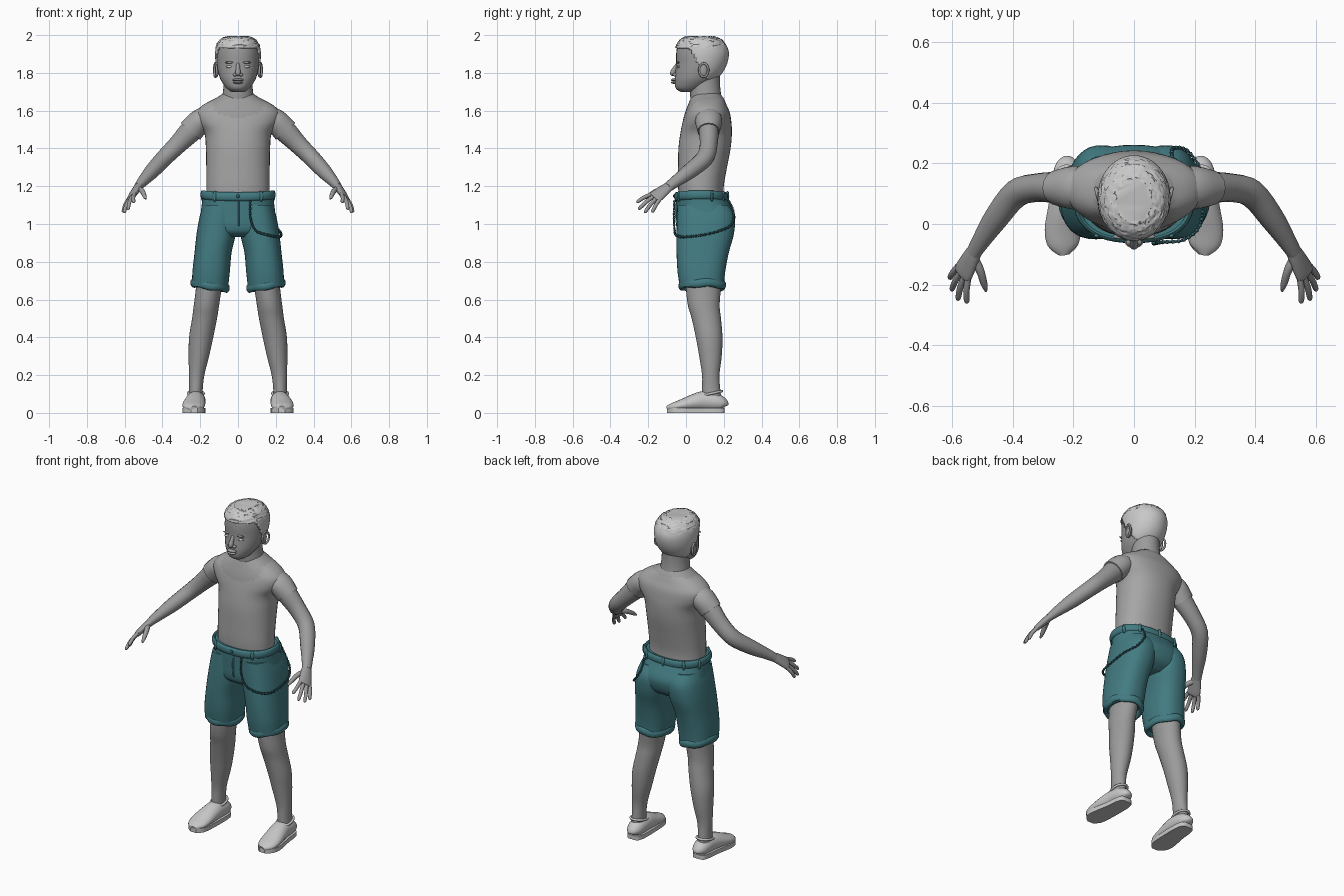
import bpy, bmesh, math, random
from mathutils import Vector, Matrix

if "Cube" in bpy.data.objects:
    bpy.data.objects.remove(bpy.data.objects["Cube"])

random.seed(4)


def material(name, rgb):
    m = bpy.data.materials.new(name)
    m.diffuse_color = (*rgb, 1)
    m.use_nodes = True
    m.node_tree.nodes["Principled BSDF"].inputs["Base Color"].default_value = m.diffuse_color
    return m


SKIN = material("grey skin", (0.33, 0.33, 0.33))
SHIRT = material("grey shirt", (0.38, 0.38, 0.38))
HAIR = material("pale hair", (0.58, 0.58, 0.58))
SHOE = material("pale shoe", (0.57, 0.57, 0.57))
TEAL = material("teal cloth", (0.055, 0.20, 0.225))
DARK = material("dark teal trim", (0.03, 0.11, 0.125))


def spline(pts, n=4):
    """Smooth path through tuples of numbers."""
    out = []
    for i in range(len(pts) - 1):
        a, b, c, d = pts[max(i - 1, 0)], pts[i], pts[i + 1], pts[min(i + 2, len(pts) - 1)]
        for k in range(n):
            t = k / n
            out.append(tuple(0.5 * (2 * q + (r - p) * t + (2 * p - 5 * q + 4 * r - s) * t * t
                             + (3 * q - p - 3 * r + s) * t ** 3) for p, q, r, s in zip(a, b, c, d)))
    return out + [tuple(pts[-1])]


def finish(name, bm, mats, angle=50):
    bmesh.ops.recalc_face_normals(bm, faces=bm.faces[:])
    me = bpy.data.meshes.new(name)
    bm.to_mesh(me)
    bm.free()
    ob = bpy.data.objects.new(name, me)
    bpy.context.collection.objects.link(ob)
    for m in mats:
        me.materials.append(m)
    bpy.ops.object.select_all(action='DESELECT')
    ob.select_set(True)
    bpy.context.view_layer.objects.active = ob
    bpy.ops.object.shade_smooth_by_angle(angle=math.radians(angle))
    return ob


def skin_rings(rings, closed=False, caps=True):
    """Join rings of points into one surface."""
    bm = bmesh.new()
    vs = [[bm.verts.new(p) for p in r] for r in rings]
    n = len(vs[0])
    pairs = list(zip(vs, vs[1:])) + ([(vs[-1], vs[0])] if closed else [])
    for a, b in pairs:
        for i in range(n):
            j = (i + 1) % n
            bm.faces.new((a[i], a[j], b[j], b[i]))
    if caps and not closed:
        bm.faces.new(vs[0])
        bm.faces.new(vs[-1])
    return bm


def loft(rows, seg=32, e=2.0, n=4, caps=True):
    """Level rings from rows of (z, centre x, front y, back y, half width)."""
    def pw(v):
        return math.copysign(abs(v) ** (2 / e), v)
    rings = []
    for z, cx, f, b, rx in spline(rows, n):
        ang = [2 * math.pi * i / seg for i in range(seg)]
        rings.append([(cx + rx * pw(math.cos(t)), (f + b) / 2 + (b - f) / 2 * pw(math.sin(t)), z) for t in ang])
    return skin_rings(rings, caps=caps)


def limb(rows, wide=(0, 1, 0), seg=16, n=4, closed=False):
    """Tube along rows of (x, y, z, radius along wide, other radius)."""
    if closed:
        path = rows
    else:
        path = spline(rows, n)
    P = [Vector(p[:3]) for p in path]
    rings = []
    for i, p in enumerate(path):
        if closed:
            t = P[(i + 1) % len(P)] - P[i - 1]
        else:
            t = P[min(i + 1, len(P) - 1)] - P[max(i - 1, 0)]
        t.normalize()
        w = Vector(wide)
        w = (w - t * w.dot(t)).normalized()
        u = t.cross(w)
        rings.append([P[i] + w * p[3] * math.cos(2 * math.pi * k / seg) + u * p[4] * math.sin(2 * math.pi * k / seg)
                      for k in range(seg)])
    return skin_rings(rings, closed)


def blob(name, c, r, mat, seg=16):
    bm = bmesh.new()
    bmesh.ops.create_uvsphere(bm, u_segments=seg, v_segments=max(seg // 2, 4), radius=1,
                              matrix=Matrix.Translation(c) @ Matrix.Diagonal((*r, 1)))
    return finish(name, bm, [mat])


# torso in a close shirt, with bare skin above the neckline
bm = loft([(1.12, 0, -.035, .2, .168), (1.2, 0, -.042, .2, .168), (1.3, 0, -.042, .217, .168),
           (1.4, 0, -.04, .236, .17), (1.48, 0, -.03, .243, .178), (1.54, 0, -.018, .24, .215),
           (1.59, 0, -.005, .232, .222), (1.63, 0, .01, .215, .185), (1.665, 0, .025, .2, .12),
           (1.69, 0, .04, .18, .08)], e=2.2, n=5, seg=40)
for f in bm.faces:
    c = f.calc_center_median()
    f.material_index = int(abs(c.x) < .13 and c.z > 1.57 + .45 * c.y + 1.5 * c.x ** 2)
finish("torso", bm, [SHIRT, SKIN])

finish("neck", loft([(1.62, 0, .03, .205, .1), (1.68, 0, .022, .187, .083), (1.74, 0, .02, .18, .076),
                     (1.8, 0, .02, .18, .075)]), [SKIN])

# head
HEAD = [(1.70, 0, -.03, .05, .035), (1.72, 0, -.055, .10, .062), (1.76, 0, -.06, .155, .09),
        (1.80, 0, -.057, .19, .104), (1.85, 0, -.052, .213, .112), (1.90, 0, -.052, .22, .114),
        (1.94, 0, -.045, .207, .107), (1.972, 0, -.022, .18, .085), (1.987, 0, .01, .14, .05)]
finish("head", loft(HEAD), [SKIN])

# cropped hair shell: everything above a hairline that drops behind the ear
bm = loft([(z + .006, 0, f - .007, b + .007, r + .007) for z, _, f, b, r in HEAD], seg=64, n=8)


def below_hairline(c):
    drop = min(max((c.y - .02) / .1, 0), 1)
    return c.z < 1.93 - .175 * drop


bmesh.ops.delete(bm, geom=[f for f in bm.faces if below_hairline(f.calc_center_median())], context='FACES')
for v in bm.verts:
    if v.co.z > 1.935:
        v.co += Vector((random.uniform(-1, 1), random.uniform(-1, 1), random.uniform(-1, 1))) * .003
hair = finish("hair", bm, [HAIR])
mod = hair.modifiers.new("thickness", 'SOLIDIFY')
mod.thickness = .007

# face
finish("nose", limb([(0, -.044, 1.85, .009, .008), (0, -.058, 1.825, .011, .012), (0, -.07, 1.798, .014, .015),
                     (0, -.066, 1.785, .004, .006)], wide=(1, 0, 0)), [SKIN])
blob("upper_lip", (0, -.06, 1.763), (.03, .02, .008), SKIN)
blob("lower_lip", (0, -.059, 1.749), (.026, .02, .008), SKIN)

for s, side in ((-1, "right"), (1, "left")):
    blob("nostril_" + side, (s * .016, -.058, 1.79), (.011, .013, .009), SKIN)
    blob("eye_" + side, (s * .044, -.039, 1.833), (.02, .009, .007), HAIR)
    blob("brow_" + side, (s * .044, -.042, 1.855), (.027, .008, .006), SKIN)
    # ear with a raised rim
    blob("ear_" + side, (s * .112, .09, 1.812), (.01, .024, .036), SKIN)
    rim = [(s * (.12 + .006 * math.sin(t)), .094 + .024 * math.sin(t), 1.815 + .036 * math.cos(t), .006, .006)
           for t in [2 * math.pi * k / 20 for k in range(20)]]
    finish("ear_rim_" + side, limb(rim, wide=(1, 0, 0), seg=8, closed=True), [SKIN])

    # sleeve and arm
    finish("sleeve_" + side, limb([(s * .14, .12, 1.575, .06, .055), (s * .20, .12, 1.545, .072, .064),
                                   (s * .252, .12, 1.49, .059, .067)]), [SHIRT])
    finish("arm_" + side, limb([(s * .2, .12, 1.54, .055, .06), (s * .25, .12, 1.492, .053, .06),
                                (s * .32, .12, 1.42, .047, .05), (s * .39, .1, 1.35, .047, .045),
                                (s * .455, .02, 1.28, .042, .04), (s * .505, -.055, 1.225, .032, .029),
                                (s * .53, -.095, 1.195, .028, .022)]), [SKIN])
    # hand with spread fingers
    across = Vector((s * -.05, -.07, .045)).normalized()
    knuckle = Vector((s * .565, -.162, 1.143))
    finish("palm_" + side, limb([(s * .522, -.082, 1.204, .026, .021), (s * .54, -.115, 1.18, .034, .02),
                                 (*knuckle, .041, .016), (s * .569, -.17, 1.137, .03, .008)], wide=across), [SKIN])
    tips = [(.553, -.262, 1.115), (.583, -.252, 1.078), (.604, -.22, 1.06), (.61, -.18, 1.062)]
    for i, t in enumerate(tips):
        a = knuckle + across * (.031 - .0205 * i)
        b = Vector((s * t[0], t[1], t[2]))
        m = a.lerp(b, .5) + Vector((s * .003, 0, .004))
        finish("finger_%d_%s" % (i + 1, side), limb([(*a, .011, .011), (*m, .0105, .0105), (*a.lerp(b, .9), .009, .009),
                                                      (*b, .003, .003)], seg=10), [SKIN])
    finish("thumb_" + side, limb([(s * .53, -.11, 1.188, .016, .016), (s * .508, -.155, 1.175, .014, .014),
                                  (s * .495, -.2, 1.148, .011, .011), (s * .489, -.222, 1.132, .004, .004)],
                                 seg=10), [SKIN])

    # bare lower leg
    finish("leg_" + side, loft([(z, s * x, f, b, r) for z, x, f, b, r in (
        (.06, .225, .085, .19, .04), (.12, .223, .085, .182, .036), (.2, .219, .085, .177, .041),
        (.3, .207, .07, .189, .054), (.4, .195, .052, .193, .064), (.5, .177, .03, .185, .066),
        (.57, .167, .01, .178, .067), (.66, .155, 0, .185, .068), (.74, .15, 0, .19, .07))]), [SKIN])

    # wide leg of the shorts with a rolled cuff that rises outwards
    finish("shorts_leg_" + side, loft([(z, s * x, f, b, r) for z, x, f, b, r in (
        (1.1, .1, -.045, .225, .085), (1.04, .103, -.048, .258, .1), (.95, .115, -.05, .254, .104),
        (.85, .132, -.05, .227, .098), (.75, .142, -.045, .208, .099), (.67, .148, -.033, .2, .096))],
        e=2.4, seg=40), [TEAL])
    cuff = []
    for k in range(36):
        t = 2 * math.pi * k / 36
        cuff.append((s * (.148 + .09 * math.cos(t)), .086 + .112 * math.sin(t),
                     .675 + .014 * math.cos(t) + .003 * math.sin(5 * t), .014, .023))
    finish("cuff_" + side, limb([(x, y, z, b, a) for x, y, z, a, b in cuff], wide=(0, 0, 1), seg=12, closed=True), [TEAL])

    # shoe: stations of (y, x, half width, height) from heel to toe
    stations = [(.205, .221, .02, .05), (.195, .221, .038, .075), (.16, .221, .048, .1), (.1, .223, .052, .112),
                (.05, .228, .056, .1), (-.02, .235, .06, .07), (-.07, .235, .05, .05), (-.1, .232, .018, .034)]
    bm = limb([(s * x, y, .012 + h / 2 - .006, w, h / 2 - .003) for y, x, w, h in stations], wide=(1, 0, 0), seg=20)
    for v in bm.verts:
        v.co.z = max(v.co.z, .012)
    finish("shoe_" + side, bm, [SHOE])
    dense = spline(stations, 3)
    outline = [(s * (x + w), y) for y, x, w, h in dense] + [(s * (x - w), y) for y, x, w, h in reversed(dense)]
    finish("sole_" + side, skin_rings([[(x, y, z) for x, y in outline] for z in (0, .026)]), [SHOE], 35)
    opening = [(s * .223 + .041 * math.cos(t), .135 + .055 * math.sin(t), .103 + .012 * math.sin(t), .007, .007)
               for t in [2 * math.pi * k / 24 for k in range(24)]]
    finish("shoe_opening_" + side, limb(opening, wide=(0, 0, 1), seg=8, closed=True), [SHOE])

# seat of the shorts
finish("shorts_seat", loft([(1.165, 0, -.05, .205, .188), (1.12, 0, -.052, .225, .19), (1.05, 0, -.05, .26, .198),
                            (.99, 0, -.047, .252, .2), (.955, 0, -.035, .23, .17), (.93, 0, .0, .19, .1)],
                           e=2.4, seg=48), [TEAL])


def around(t, rx, ry, cy=.08, e=2.4):
    c, q = math.cos(t), math.sin(t)
    return (math.copysign(abs(c) ** (2 / e), c) * rx, cy + math.copysign(abs(q) ** (2 / e), q) * ry)


# waistband, belt loops and fly
band = [(*around(2 * math.pi * k / 48, .189, .133), 1.15 + .005 * math.cos(4 * math.pi * k / 48), .023, .01)
        for k in range(48)]
finish("waistband", limb(band, wide=(0, 0, 1), seg=12, closed=True), [TEAL])
for i, deg in enumerate((20, 55, 90, 125, 160, 235, 305)):
    x, y = around(math.radians(deg), .196, .14)
    blob("belt_loop_%d" % (i + 1), (x, y, 1.147), (.011, .009, .03), TEAL, 8)
finish("fly", limb([(.004, -.05, 1.13, .005, .006), (.004, -.052, 1.05, .005, .006), (.004, -.046, .99, .004, .006)],
                   wide=(1, 0, 0), seg=8), [TEAL])
blob("button", (0, -.063, 1.148), (.01, .006, .01), DARK, 10)

# hanging chain from the front loop round to the back
path = spline([(.065, -.062, 1.12), (.067, -.064, 1.03), (.095, -.06, .965), (.165, -.052, .94), (.217, -.005, .932),
               (.229, .09, .942), (.219, .18, .965), (.175, .243, 1.0), (.13, .25, 1.07), (.125, .222, 1.13)], 8)
for i, p in enumerate(path):
    r = (.005, .005, .009) if i % 2 else (.007, .007, .006)
    blob("chain_link_%d" % (i + 1), p, r, DARK, 8)
